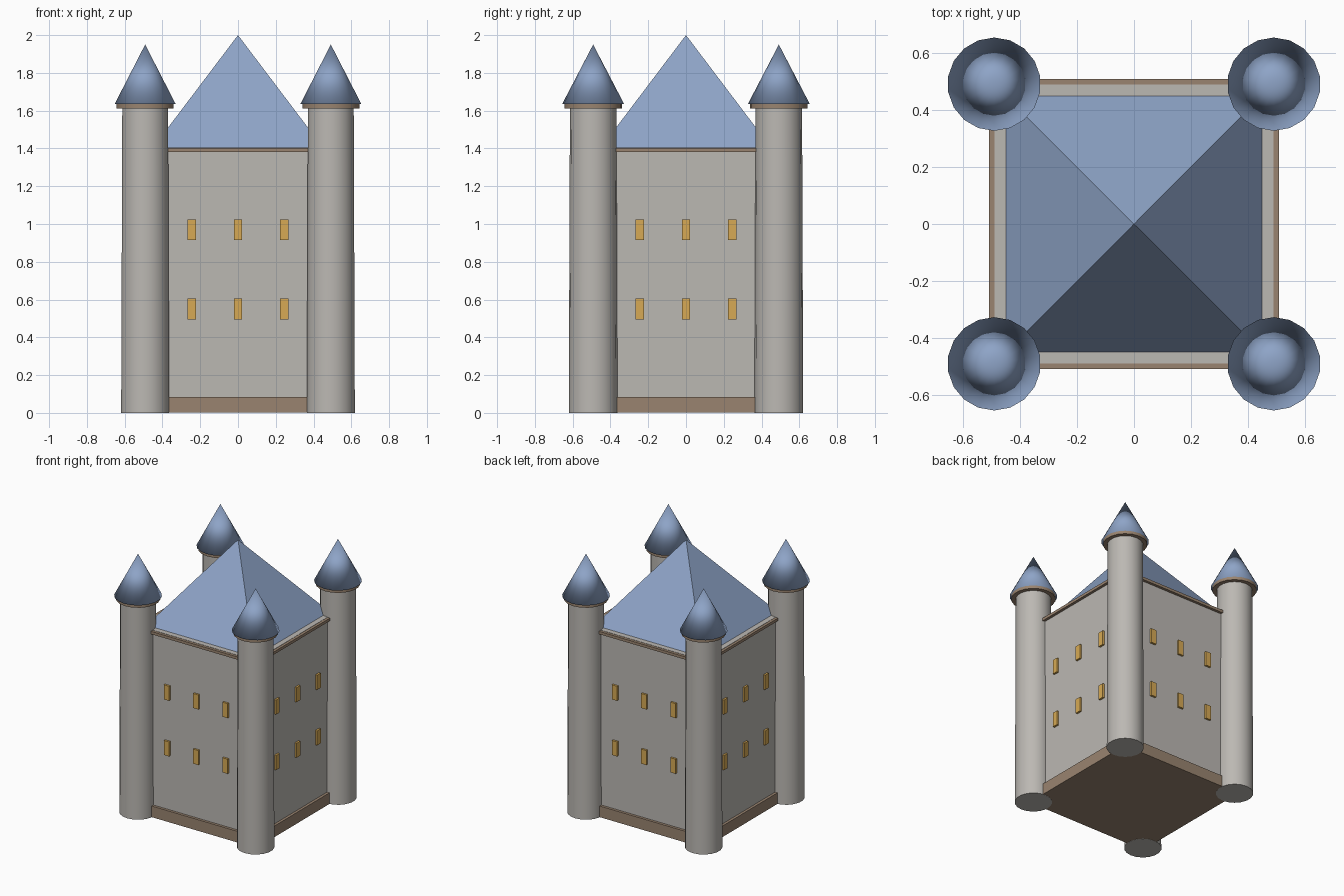
import bpy, bmesh, math
from mathutils import Matrix

if "Cube" in bpy.data.objects:
    bpy.data.objects.remove(bpy.data.objects["Cube"])


def material(name, rgb):
    m = bpy.data.materials.new(name)
    m.diffuse_color = (*rgb, 1)
    m.use_nodes = True
    m.node_tree.nodes["Principled BSDF"].inputs["Base Color"].default_value = m.diffuse_color
    return m


STONE = material("grey stone", (0.50, 0.48, 0.45))
TRIM = material("brown trim", (0.32, 0.23, 0.16))
ROOF = material("slate blue", (0.27, 0.37, 0.57))
GLOW = material("amber window", (0.68, 0.40, 0.09))


def add_object(name, bm, mat):
    bmesh.ops.recalc_face_normals(bm, faces=bm.faces)
    mesh = bpy.data.meshes.new(name)
    bm.to_mesh(mesh)
    bm.free()
    mesh.materials.append(mat)
    ob = bpy.data.objects.new(name, mesh)
    bpy.context.collection.objects.link(ob)
    return ob


def box(name, half_x, half_y, z0, z1, mat, x=0, y=0, turn=0):
    bm = bmesh.new()
    bmesh.ops.create_cube(bm, size=1)
    bm.transform(Matrix.Rotation(turn, 4, 'Z')
                 @ Matrix.Translation((x, y, (z0 + z1) / 2))
                 @ Matrix.Diagonal((2 * half_x, 2 * half_y, z1 - z0, 1)))
    return add_object(name, bm, mat)


def cone(name, x, y, r0, r1, z0, z1, mat, sides=18, turn=0.0, smooth="sides"):
    bm = bmesh.new()
    bmesh.ops.create_cone(bm, cap_ends=True, segments=sides,
                          radius1=r0, radius2=r1, depth=z1 - z0)
    bmesh.ops.remove_doubles(bm, verts=bm.verts, dist=1e-5)
    bm.transform(Matrix.Translation((x, y, (z0 + z1) / 2))
                 @ Matrix.Rotation(turn, 4, 'Z'))
    for f in bm.faces:
        f.smooth = smooth == "all" or (smooth == "sides" and len(f.verts) <= 4)
    if smooth == "sides":
        # keep the rims of the caps crisp
        for e in bm.edges:
            e.smooth = all(len(f.verts) <= 4 for f in e.link_faces)
    return add_object(name, bm, mat)


# Keep: body, plinth and cornice
box("keep_walls", 0.49, 0.49, 0.02, 1.405, STONE)
box("plinth", 0.51, 0.51, 0.001, 0.085, TRIM)
box("cornice", 0.51, 0.51, 1.382, 1.403, TRIM)

# Pyramid roof
cone("main_roof", 0, 0, 0.45 * math.sqrt(2), 0, 1.405, 2.0, ROOF,
     sides=4, turn=math.pi / 4, smooth="none")

# Corner towers with a trim ring and a pointed cap
C = 0.4915
for sx, side in ((-1, "left"), (1, "right")):
    for sy, end in ((-1, "front"), (1, "back")):
        x, y, tag = sx * C, sy * C, f"{end}_{side}"
        cone(f"tower_{tag}", x, y, 0.129, 0.123, 0, 1.62, STONE)
        cone(f"tower_trim_{tag}", x, y, 0.153, 0.153, 1.612, 1.636, TRIM)
        cone(f"tower_roof_{tag}", x, y, 0.164, 0, 1.635, 1.95, ROOF, smooth="all")

# Two rows of three windows on each wall
for wall, wall_name in enumerate(("front", "right", "back", "left")):
    for row, z in enumerate((0.55, 0.97)):
        for col in (-1, 0, 1):
            box(f"window_{wall_name}_{row + 1}_{col + 2}", 0.022, 0.0125,
                z - 0.055, z + 0.055, GLOW, x=col * 0.245, y=-0.4925,
                turn=wall * math.pi / 2)
